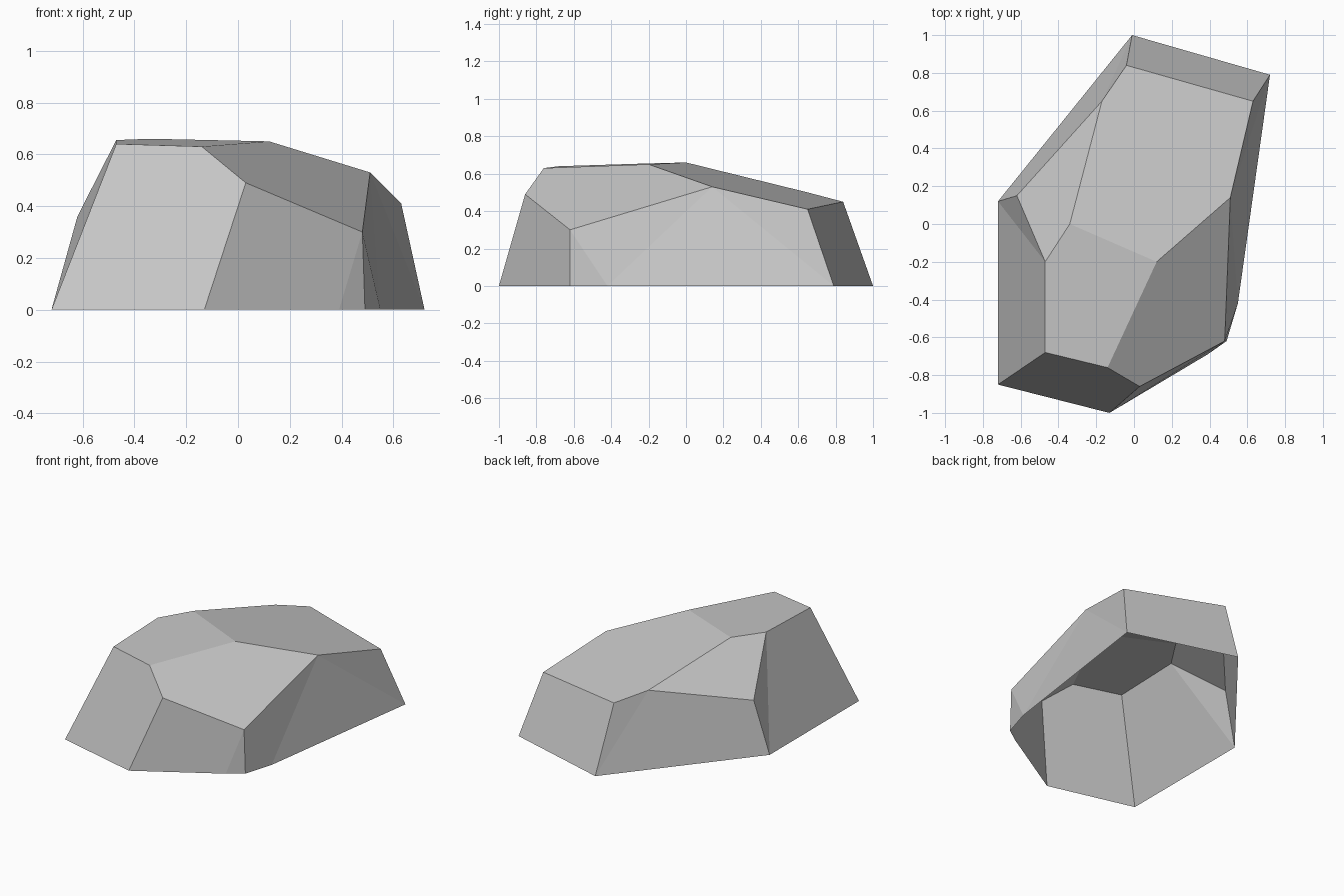
import bpy
import bmesh

cube = bpy.data.objects.get("Cube")
if cube:
    bpy.data.objects.remove(cube)

# Stone colour
stone = bpy.data.materials.new("grey stone")
stone.use_nodes = True
grey = (0.57, 0.57, 0.57, 1)
stone.diffuse_color = grey
shader = stone.node_tree.nodes["Principled BSDF"]
shader.inputs["Base Color"].default_value = grey
shader.inputs["Roughness"].default_value = 0.9

# Ground outline: corners A to H, counterclockwise from the front
ground = [(-.72, -.85), (-.13, -1), (.39, -.69), (.49, -.62),
          (.55, -.42), (.72, .79), (-.01, 1), (-.72, .12)]

# Upper corners a to l: front rim, crown, then back rim
upper = [(-.47, -.68, .64), (-.14, -.76, .63), (.03, -.86, .49),
         (.48, -.62, .3), (.51, .14, .53), (.12, -.2, .65),
         (-.34, 0, .66), (-.47, -.2, .655), (-.62, .15, .36),
         (-.17, .65, .5), (-.04, .84, .45), (.63, .65, .41)]

# Facets, each spelled by its corners
front = "ABcba BCdc CDd"
right_side = "DEd dEe EFe Fle"
back = "FGkl Gjk GHij"
left_side = "HAah Hhi"
crown = "hgji gfelkj abfgh bcdef"


def build_rock(name, facets):
    bm = bmesh.new()
    corner = {}
    for letter, (x, y) in zip("ABCDEFGH", ground):
        corner[letter] = bm.verts.new((x, y, 0))
    for letter, position in zip("abcdefghijkl", upper):
        corner[letter] = bm.verts.new(position)
    for word in " ".join(facets).split():
        bm.faces.new([corner[letter] for letter in word])
    mesh = bpy.data.meshes.new(name)
    bm.to_mesh(mesh)
    bm.free()
    mesh.materials.append(stone)
    rock = bpy.data.objects.new(name, mesh)
    bpy.context.collection.objects.link(rock)
    return rock


# Hollow faceted shell, open underneath
build_rock("rock", [front, right_side, back, left_side, crown])
